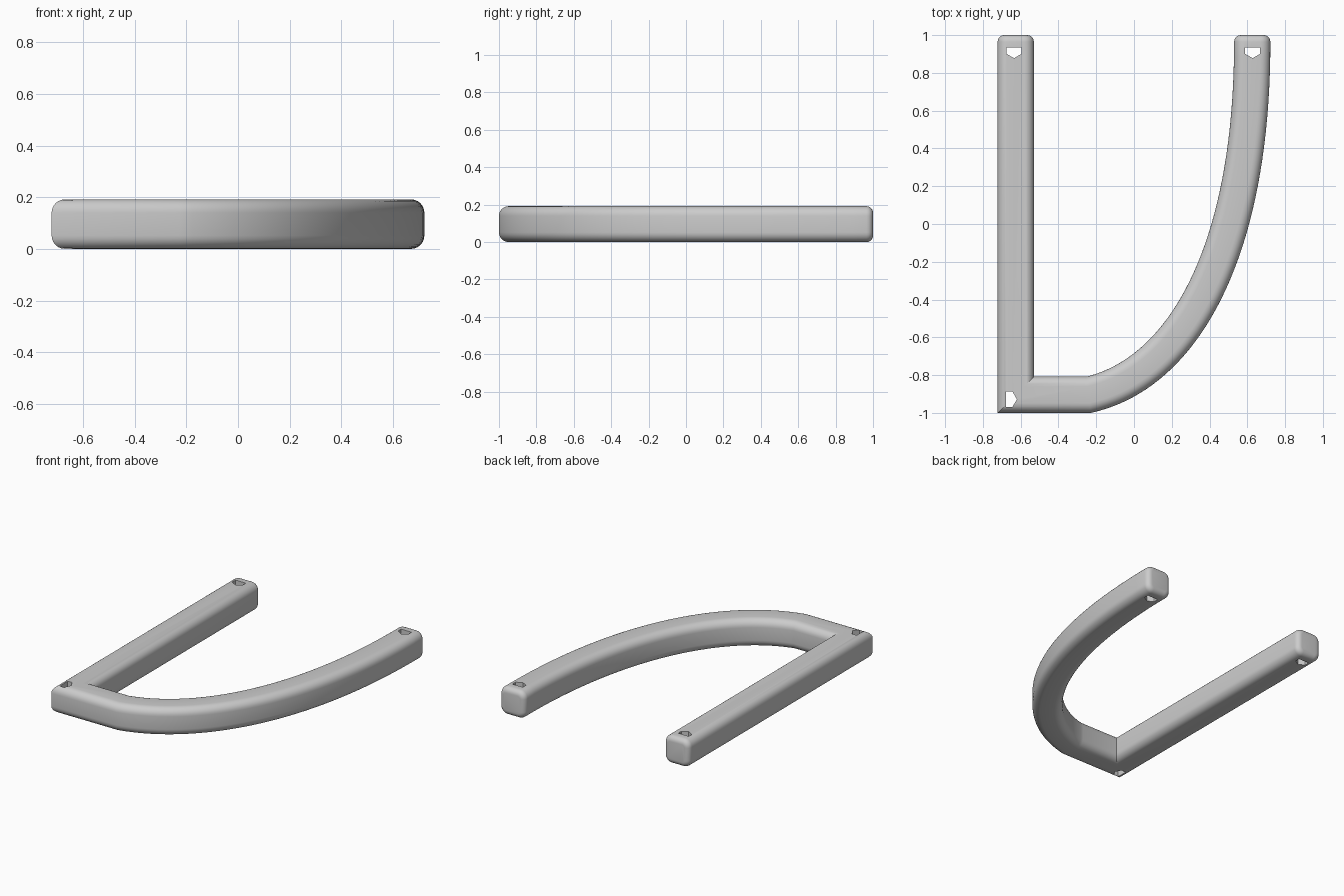
import bpy, bmesh, math
from mathutils import Vector

if "Cube" in bpy.data.objects:
    bpy.data.objects.remove(bpy.data.objects["Cube"])

HALF = 0.096      # half thickness of the bar
FILLET = 0.052    # rounding along the bar
END_R = 0.035     # rounding of the two free ends

grey = bpy.data.materials.new("plain grey")
grey.diffuse_color = (0.6, 0.6, 0.6, 1)
grey.use_nodes = True
grey.node_tree.nodes["Principled BSDF"].inputs["Base Color"].default_value = grey.diffuse_color


def section(inset):
    """Rounded square, shrunk evenly by inset."""
    h, r = HALF - inset, FILLET - inset
    pts = []
    for quarter in range(4):
        for i in range(7):
            a = math.radians(90 * quarter + 15 * i)
            cx = (h - r) * (1 if quarter in (0, 3) else -1)
            cy = (h - r) * (1 if quarter in (0, 1) else -1)
            pts.append((cx + r * math.cos(a), cy + r * math.sin(a)))
    return pts


def bezier(p0, p1, p2, p3, n):
    return [p0 * (1 - t)**3 + p1 * 3 * t * (1 - t)**2 + p2 * 3 * t * t * (1 - t) + p3 * t**3
            for t in (i / n for i in range(n + 1))]


# Centre line: straight upright, square corner, short foot, long curve
X = 0.722 - HALF
Y = -1 + HALF
end = 1 - END_R
path = [Vector((-X, end)), Vector((-X, Y))]
path += bezier(Vector((-0.24, Y)), Vector((0.26, -0.79)),
               Vector((X, -0.15)), Vector((X, end)), 40)

# Each ring: centre, mitred sideways direction, section inset
rings = []
for i, p in enumerate(path):
    before = (p - path[i - 1]).normalized() if i else Vector((0, -1))
    after = (path[i + 1] - p).normalized() if i < len(path) - 1 else Vector((0, 1))
    n1 = Vector((before.y, -before.x))
    n2 = Vector((after.y, -after.x))
    side = (n1 + n2).normalized()
    rings.append((p, side / side.dot(n1), 0))

# Rounded free ends
for k in range(1, 6):
    a = math.radians(18 * k)
    step = Vector((0, END_R * math.sin(a)))
    inset = END_R * (1 - math.cos(a))
    rings.insert(0, (path[0] + step, Vector((-1, 0)), inset))
    rings.append((path[-1] + step, Vector((1, 0)), inset))

# Sweep the section along the rings
bm = bmesh.new()
loops = []
for p, side, inset in rings:
    loops.append([bm.verts.new((p.x + side.x * u, p.y + side.y * u, HALF + v))
                  for u, v in section(inset)])
for a, b in zip(loops, loops[1:]):
    for j in range(len(a)):
        k = (j + 1) % len(a)
        bm.faces.new((a[j], a[k], b[k], b[j]))
bm.faces.new(loops[0])
bm.faces.new(loops[-1])
bmesh.ops.recalc_face_normals(bm, faces=bm.faces)
mesh = bpy.data.meshes.new("bent_bar")
bm.to_mesh(mesh)
bm.free()
mesh.materials.append(grey)
bar = bpy.data.objects.new("bent_bar", mesh)
bpy.context.collection.objects.link(bar)


def hole_cutter(name, x, y, turn):
    """Five-sided prism; (x, y) is the middle of its flat side."""
    outline = [(-0.04, 0), (-0.04, -0.034), (0, -0.057), (0.04, -0.034), (0.04, 0)]
    c, s = math.cos(turn), math.sin(turn)
    b = bmesh.new()
    face = b.faces.new([b.verts.new((x + u * c - v * s, y + u * s + v * c, -0.1))
                        for u, v in outline])
    top = bmesh.ops.extrude_face_region(b, geom=[face])["geom"]
    bmesh.ops.translate(b, vec=(0, 0, 0.4),
                        verts=[g for g in top if isinstance(g, bmesh.types.BMVert)])
    bmesh.ops.recalc_face_normals(b, faces=b.faces)
    m = bpy.data.meshes.new(name)
    b.to_mesh(m)
    b.free()
    m.materials.append(grey)
    ob = bpy.data.objects.new(name, m)
    ob.hide_render = True
    bpy.context.collection.objects.link(ob)
    return ob


# Through holes at both free ends and at the corner
bpy.context.view_layer.objects.active = bar
bar.select_set(True)
for name, x, y, turn in (("left_hole", -0.635, 0.935, 0),
                         ("right_hole", 0.628, 0.935, 0),
                         ("corner_hole", -0.677, -0.928, math.pi / 2)):
    cutter = hole_cutter(name, x, y, turn)
    mod = bar.modifiers.new(name, 'BOOLEAN')
    mod.operation = 'DIFFERENCE'
    mod.solver = 'EXACT'
    mod.object = cutter
    bpy.ops.object.modifier_apply(modifier=mod.name)
    bpy.data.objects.remove(cutter)

bpy.ops.object.shade_smooth_by_angle(angle=math.radians(30))
